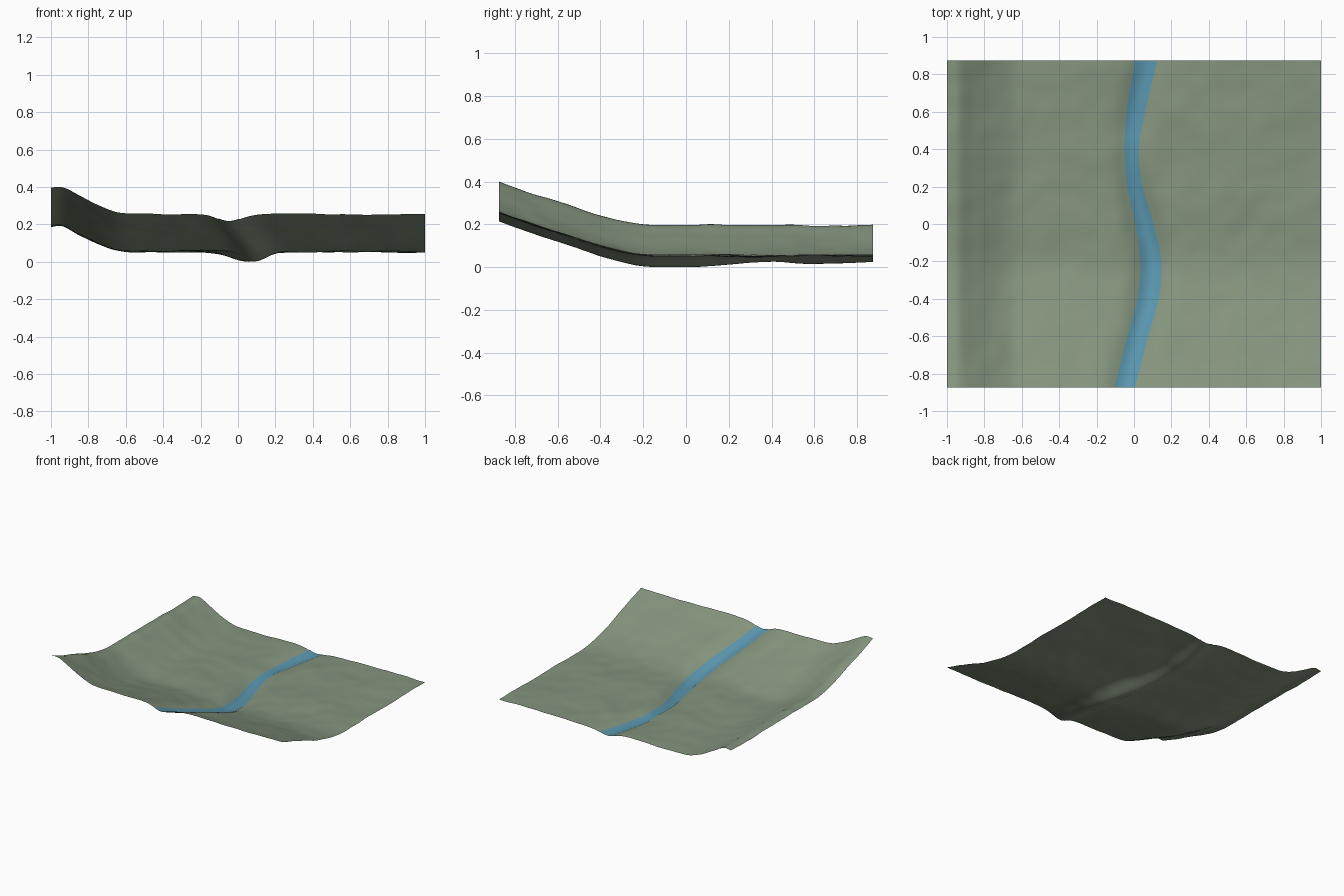
import bpy, math
from mathutils import Vector, noise

if "Cube" in bpy.data.objects:
    bpy.data.objects.remove(bpy.data.objects["Cube"])


def material(name, rgb):
    m = bpy.data.materials.new(name)
    m.diffuse_color = (*rgb, 1)
    m.use_nodes = True
    m.node_tree.nodes["Principled BSDF"].inputs["Base Color"].default_value = m.diffuse_color
    return m


def curve(points, t):
    """Smoothly interpolate through (position, value) points."""
    if t <= points[0][0]:
        return points[0][1]
    for i in range(len(points) - 1):
        (a, va), (b, vb) = points[i], points[i + 1]
        if t <= b:
            def slope(k):
                p, q = points[max(k - 1, 0)], points[min(k + 1, len(points) - 1)]
                return (q[1] - p[1]) / (q[0] - p[0])
            h, u = b - a, (t - a) / (b - a)
            return ((2*u**3 - 3*u*u + 1) * va + (u**3 - 2*u*u + u) * h * slope(i)
                    + (3*u*u - 2*u**3) * vb + (u**3 - u*u) * h * slope(i + 1))
    return points[-1][1]


# Terrain profiles: rise towards the front, bank at the left, winding stream
RISE = [(-.875, .202), (-.7, .14), (-.55, .092), (-.4, .042), (-.25, .008), (-.15, 0), (.875, 0)]
BANK = [(-1, .138), (-.94, .142), (-.85, .095), (-.75, .045), (-.65, .008), (-.55, 0), (1, 0)]
STREAM = [(-.875, -.05), (-.6, .02), (-.4, .075), (-.2, .09), (0, .055), (.2, .005),
          (.4, -.012), (.6, .01), (.875, .065)]
DEPTH = [(-.875, .04), (-.4, .045), (0, .053), (.4, .028), (.6, .038), (.875, .03)]
WIDTH = [(-.875, .055), (-.2, .056), (.1, .045), (.4, .038), (.6, .05), (.875, .06)]
HX, HY = 1.0, .875


def height(x, y):
    bumps = .009 * noise.noise(Vector((x * 4, y * 4, 2.3))) + .004 * noise.noise(Vector((x * 9, y * 9, 5.1)))
    d = (x - curve(STREAM, y)) / .085
    channel = math.exp(-d * d)
    return .058 + curve(RISE, y) + curve(BANK, x) + bumps * (1 - .7 * channel) - curve(DEPTH, y) * channel


def sheet(name, nx, ny, place, mat):
    verts = [place(i / nx, j / ny) for j in range(ny + 1) for i in range(nx + 1)]
    w = nx + 1
    faces = [(j*w + i, j*w + i + 1, (j+1)*w + i + 1, (j+1)*w + i)
             for j in range(ny) for i in range(nx)]
    me = bpy.data.meshes.new(name)
    me.from_pydata(verts, [], faces)
    me.materials.append(mat)
    me.shade_smooth()
    ob = bpy.data.objects.new(name, me)
    bpy.context.collection.objects.link(ob)
    return ob


def ground_point(u, v):
    x, y = (2*u - 1) * HX, (2*v - 1) * HY
    return x, y, height(x, y)


def water_point(u, v):
    y = (2*v - 1) * HY
    x = curve(STREAM, y) + (2*u - 1) * curve(WIDTH, y)
    return x, y, height(x, y) + .004


ground = sheet("ground", 110, 96, ground_point, material("moss green", (.235, .30, .21)))
water = sheet("stream_water", 8, 96, water_point, material("stream blue", (.10, .30, .42)))

# Set the lowest point on z = 0
low = min(v.co.z for v in ground.data.vertices)
for ob in (ground, water):
    for v in ob.data.vertices:
        v.co.z -= low
